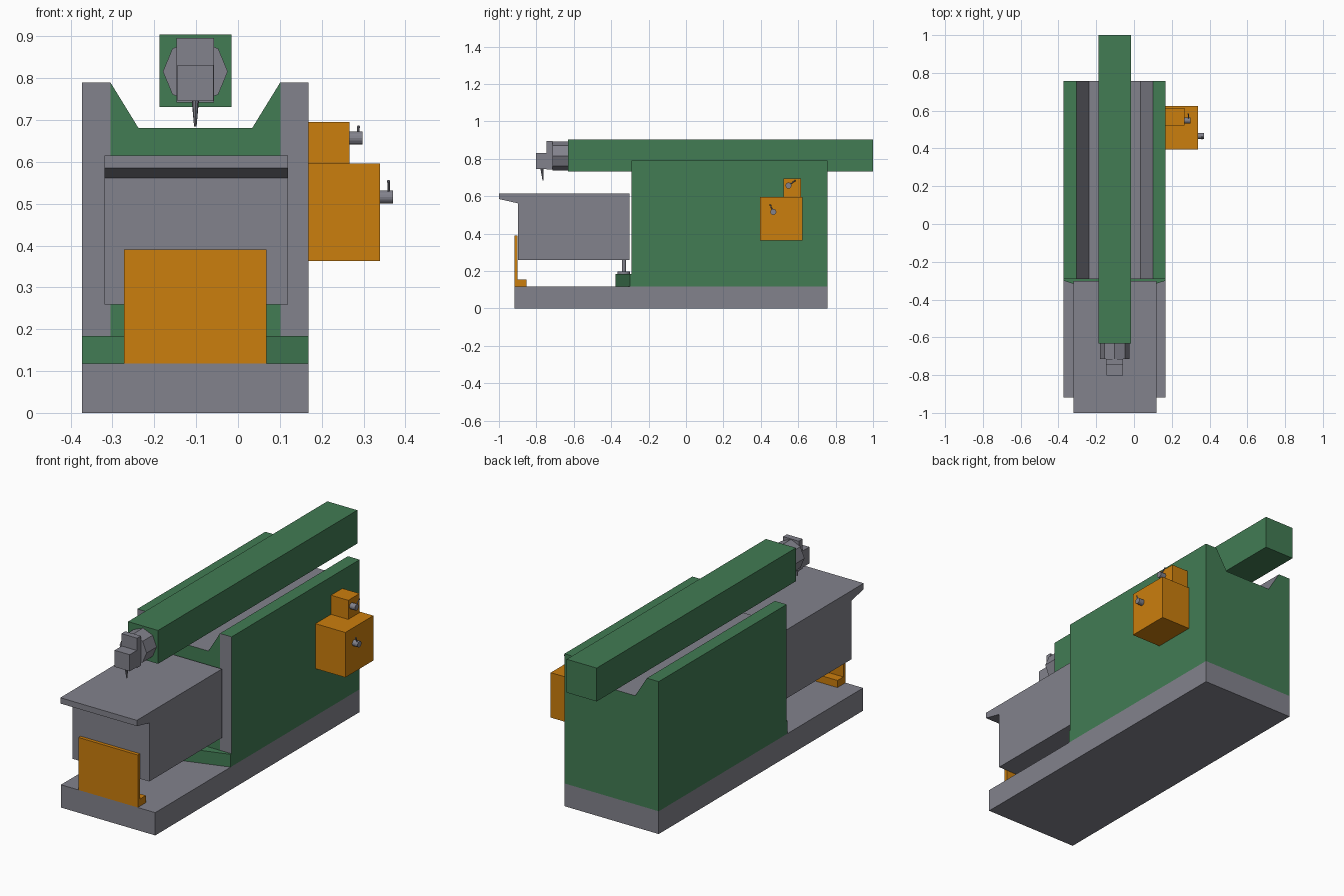
import bpy, bmesh
from math import pi
from mathutils import Vector

cube = bpy.data.objects.get("Cube")
if cube:
    bpy.data.objects.remove(cube)


def material(name, rgb):
    m = bpy.data.materials.new(name)
    m.use_nodes = True
    m.diffuse_color = (*rgb, 1)
    m.node_tree.nodes["Principled BSDF"].inputs["Base Color"].default_value = (*rgb, 1)
    return m


GREY = material("machine grey", (0.225, 0.225, 0.265))
GREEN = material("machine green", (0.054, 0.2, 0.088))
ORANGE = material("safety orange", (0.6, 0.21, 0.004))
CX = -0.102  # centre line of the machine


def finish(name, bm, *mats):
    bmesh.ops.recalc_face_normals(bm, faces=bm.faces)
    mesh = bpy.data.meshes.new(name)
    bm.to_mesh(mesh)
    bm.free()
    for m in mats:
        mesh.materials.append(m)
    ob = bpy.data.objects.new(name, mesh)
    bpy.context.collection.objects.link(ob)
    return ob


def prism(points, axis, lo, hi):
    """Extrude a closed profile along an axis; points hold the other two coordinates in order."""
    bm = bmesh.new()
    verts = []
    for p in points:
        co = list(p)
        co.insert(axis, lo)
        verts.append(bm.verts.new(co))
    face = bm.faces.new(verts)
    new = bmesh.ops.extrude_face_region(bm, geom=[face])["geom"]
    shift = Vector((0, 0, 0))
    shift[axis] = hi - lo
    bmesh.ops.translate(bm, vec=shift, verts=[v for v in new if isinstance(v, bmesh.types.BMVert)])
    return bm


def box(name, x, y, z, mat):
    rect = [(x[0], y[0]), (x[1], y[0]), (x[1], y[1]), (x[0], y[1])]
    return finish(name, prism(rect, 2, *z), mat)


def rod(name, a, b, r1, r2, mat, sides=12):
    """Straight or tapered rod from point a to point b."""
    a, b = Vector(a), Vector(b)
    bm = bmesh.new()
    bmesh.ops.create_cone(bm, cap_ends=True, segments=sides, radius1=r1, radius2=r2, depth=(b - a).length)
    ob = finish(name, bm, mat)
    ob.rotation_mode = "QUATERNION"
    ob.rotation_quaternion = (b - a).to_track_quat("Z", "Y")
    ob.location = (a + b) / 2
    return ob


# Base slab
box("base", (-0.373, 0.168), (-0.918, 0.756), (0, 0.118), GREY)

# Column with a dovetail channel; channel and front guide strips are grey
LEFT, RIGHT = -0.305, 0.101
column = prism([(-0.373, 0.118), (0.168, 0.118), (0.168, 0.79), (RIGHT, 0.79),
                (0.034, 0.681), (-0.238, 0.681), (LEFT, 0.79), (-0.373, 0.79)], 1, -0.292, 0.756)
for x in (LEFT, RIGHT):
    bmesh.ops.bisect_plane(column, geom=column.verts[:] + column.edges[:] + column.faces[:],
                           plane_co=(x, 0, 0), plane_no=(1, 0, 0))
bmesh.ops.recalc_face_normals(column, faces=column.faces)
for f in column.faces:
    c = f.calc_center_median()
    in_channel = f.normal.z > 0.3 and LEFT < c.x < RIGHT
    guide = f.normal.y < -0.9 and not LEFT < c.x < RIGHT
    f.material_index = 1 if in_channel or guide else 0
finish("column", column, GREEN, GREY)

# Pointed screw bracket, collar and lifting screw under the table
finish("screw_bracket", prism([(-0.373, -0.292), (-0.373, -0.3), (CX - 0.03, -0.376),
                               (CX + 0.03, -0.376), (0.168, -0.3), (0.168, -0.292)], 2, 0.118, 0.184), GREEN)
rod("screw_collar", (CX, -0.332, 0.184), (CX, -0.332, 0.197), 0.033, 0.033, GREY, 24)
rod("lifting_screw", (CX, -0.332, 0.19), (CX, -0.332, 0.265), 0.011, 0.011, GREY, 24)

# Work table with an overhanging front lip
finish("table", prism([(-0.303, 0.259), (-0.303, 0.615), (-1, 0.615), (-1, 0.585),
                       (-0.898, 0.562), (-0.898, 0.259)], 0, -0.319, 0.12), GREY)

# Angled front guard
finish("front_guard", prism([(-0.918, 0.118), (-0.852, 0.118), (-0.852, 0.155), (-0.9, 0.155),
                             (-0.9, 0.39), (-0.918, 0.39)], 0, -0.272, 0.068), ORANGE)

# Sliding ram with octagonal tool head
box("ram", (-0.188, -0.016), (-0.632, 1), (0.731, 0.904), GREEN)
rod("swivel_head", (CX, -0.714, 0.816), (CX, -0.632, 0.816), 0.0775, 0.0775, GREY, 8)
box("tool_slide", (CX - 0.045, CX + 0.045), (-0.745, -0.714), (0.742, 0.896), GREY)
box("clapper_box", (CX - 0.043, CX + 0.043), (-0.803, -0.745), (0.746, 0.832), GREY)
rod("cutting_tool", (CX, -0.77, 0.75), (CX, -0.764, 0.685), 0.009, 0.003, GREY, 8)

# Electrical boxes on the side, each with a knob and a lever
box("switch_box", (0.168, 0.339), (0.395, 0.624), (0.363, 0.596), ORANGE)
box("small_switch_box", (0.168, 0.267), (0.522, 0.615), (0.596, 0.695), ORANGE)
for name, x, y, z, dy, dz in (("main", 0.339, 0.467, 0.516, -0.016, 0.037),
                              ("small", 0.267, 0.548, 0.657, 0.034, 0.026)):
    rod(name + "_knob", (x, y, z), (x + 0.031, y, z), 0.016, 0.016, GREY, 16)
    rod(name + "_lever", (x + 0.021, y, z), (x + 0.021, y + dy, z + dz), 0.003, 0.003, GREY, 8)
    bm = bmesh.new()
    bmesh.ops.create_icosphere(bm, subdivisions=2, radius=0.004)
    tip = finish(name + "_lever_tip", bm, GREY)
    tip.location = (x + 0.021, y + dy, z + dz)
